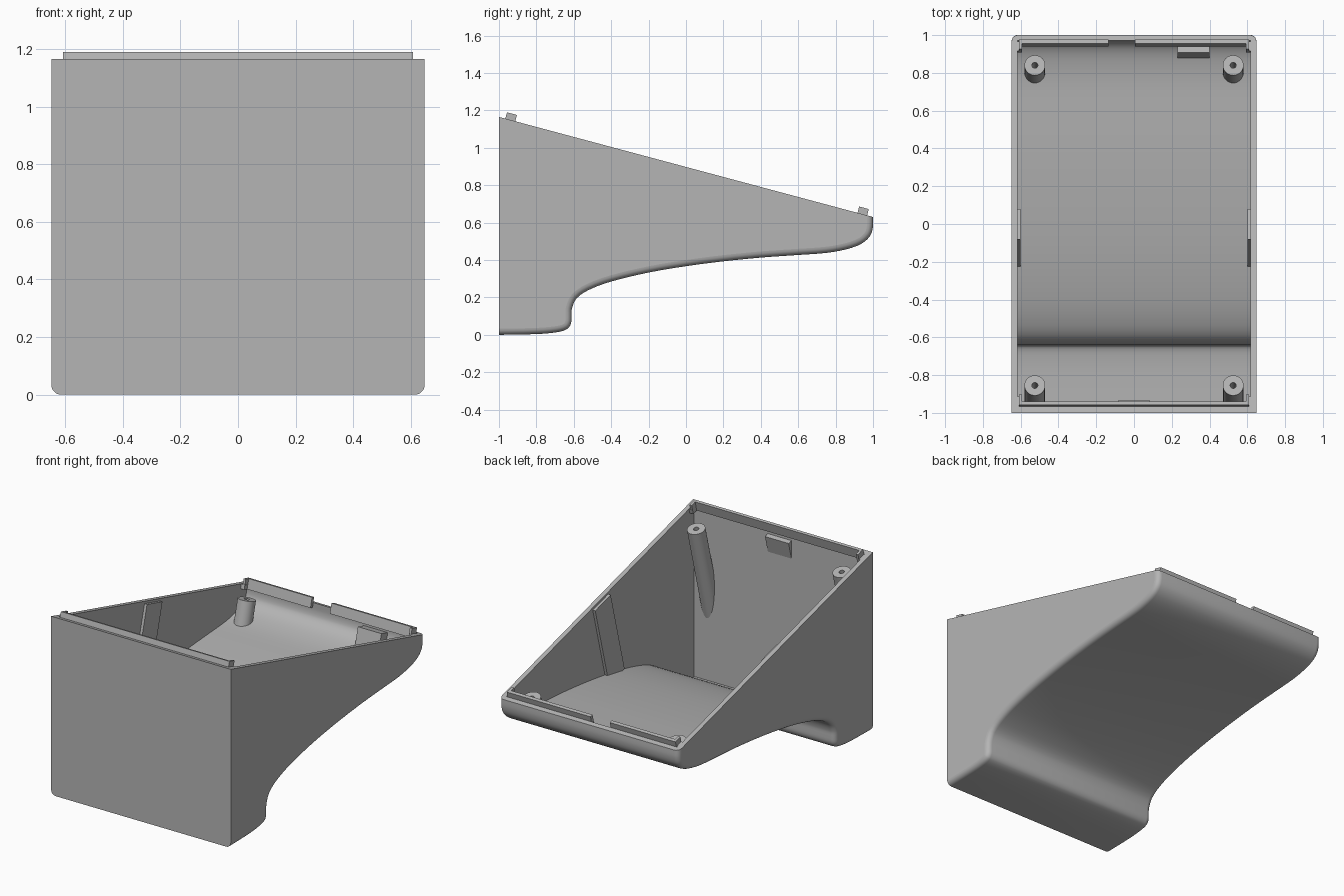
import bpy, bmesh, math
from mathutils import Vector, Matrix

if "Cube" in bpy.data.objects:
    bpy.data.objects.remove(bpy.data.objects["Cube"])

W, WALL, R = 0.648, 0.03, 0.033          # half width, wall, edge rounding
SLOPE = 0.2675
TILT = Matrix.Rotation(-math.atan(SLOPE), 4, 'X')

grey = bpy.data.materials.new("plain grey")
grey.diffuse_color = (0.46, 0.46, 0.46, 1)
grey.use_nodes = True
grey.node_tree.nodes["Principled BSDF"].inputs["Base Color"].default_value = grey.diffuse_color

# underside curve (y, z) from the front foot to the back edge
KEYS = [(-1, 0), (-0.8, 0.004), (-0.69, 0.014), (-0.635, 0.031), (-0.615, 0.06),
        (-0.612, 0.1), (-0.61, 0.14), (-0.585, 0.195), (-0.52, 0.24), (-0.4, 0.285),
        (-0.2, 0.333), (0, 0.367), (0.2, 0.393), (0.4, 0.413), (0.6, 0.427),
        (0.75, 0.438), (0.86, 0.458), (0.94, 0.488), (0.985, 0.53), (1, 0.58), (1, 0.63)]


def rim(y):
    return 0.63 + (1 - y) * SLOPE


def smooth_path(keys, n=3):
    p = [Vector(k) for k in keys]
    out = []
    for i in range(len(p) - 1):
        a, b, c, d = p[max(i - 1, 0)], p[i], p[i + 1], p[min(i + 2, len(p) - 1)]
        # tangents limited by the local chord so uneven spacing stays smooth
        L = (c - b).length
        t1, t2 = (c - a).normalized() * L, (d - b).normalized() * L
        for s in range(n):
            t = s / n
            out.append((2*t**3 - 3*t*t + 1) * b + (t**3 - 2*t*t + t) * t1
                       + (3*t*t - 2*t**3) * c + (t**3 - t*t) * t2)
    return out + [p[-1]]


PATH = smooth_path(KEYS)


def offset(d, front, lift):
    """Underside curve moved inward by d and trimmed to the front wall and rim."""
    out = []
    for i, p in enumerate(PATH):
        t = (PATH[min(i + 1, len(PATH) - 1)] - PATH[max(i - 1, 0)]).normalized()
        out.append(p + Vector((-t.y, t.x)) * d)
    out[0] = Vector((front, d))
    out[-1] = Vector((1 - d, rim(1 - d) + lift))
    return out


def finish(name, bm):
    bmesh.ops.recalc_face_normals(bm, faces=bm.faces)
    me = bpy.data.meshes.new(name)
    bm.to_mesh(me)
    bm.free()
    ob = bpy.data.objects.new(name, me)
    bpy.context.collection.objects.link(ob)
    me.materials.append(grey)
    return ob


def loft(name, rows, front, lift=0.0):
    """Closed wedge body from rows of (x, inward offset)."""
    bm = bmesh.new()
    grid = [[bm.verts.new((x, p.x, p.y)) for p in offset(d, front, lift)] for x, d in rows]
    tops = [bm.verts.new((rows[k][0], front, rim(front) + lift)) for k in (0, -1)]
    for a, b in zip(grid, grid[1:]):
        for i in range(len(a) - 1):
            bm.faces.new((a[i], a[i + 1], b[i + 1], b[i]))
    bm.faces.new(grid[0] + [tops[0]])
    bm.faces.new(grid[-1] + [tops[1]])
    bm.faces.new([g[0] for g in grid] + [tops[1], tops[0]])
    bm.faces.new([g[-1] for g in grid] + [tops[1], tops[0]])
    return finish(name, bm)


def boolean(ob, other, op):
    m = ob.modifiers.new("cut", 'BOOLEAN')
    m.operation, m.object, m.solver = op, other, 'EXACT'
    bpy.context.view_layer.objects.active = ob
    bpy.ops.object.modifier_apply(modifier=m.name)


def shade(ob):
    bpy.ops.object.select_all(action='DESELECT')
    ob.select_set(True)
    bpy.context.view_layer.objects.active = ob
    bpy.ops.object.shade_smooth_by_angle(angle=math.radians(30))
    for f in ob.data.polygons:
        if abs(f.normal.x) > 0.999:
            f.use_smooth = False


def on_rim(x, y):
    """Frame on the sloping rim plane: local z is square to the slope."""
    return Matrix.Translation((x, y, rim(y))) @ TILT


def box(name, x0, x1, y, depth, z0, z1):
    """Box standing square to the slope, starting at y and running back."""
    bm = bmesh.new()
    bmesh.ops.create_cube(bm, size=1)
    for v in bm.verts:
        v.co = Vector(((x0 + x1) / 2 + v.co.x * (x1 - x0), depth * (v.co.y + 0.5),
                       z0 + (v.co.z + 0.5) * (z1 - z0)))
    bm.transform(on_rim(0, y))
    return finish(name, bm)


def boss(name, x, y, length):
    """Round screw post with a blind hole."""
    bm = bmesh.new()
    prof = [(0.055, -length), (0.055, -0.064), (0.016, -0.064), (0.016, -0.2)]
    n = 32
    rings = [[bm.verts.new((r * math.cos(2 * math.pi * i / n),
                            r * math.sin(2 * math.pi * i / n), z)) for i in range(n)]
             for r, z in prof]
    for a, b in zip(rings, rings[1:]):
        for i in range(n):
            j = (i + 1) % n
            bm.faces.new((a[i], a[j], b[j], b[i]))
    bm.faces.new(rings[0])
    bm.faces.new(rings[-1])
    bm.transform(on_rim(x, y))
    return finish(name, bm)


# shell: rounded outer wedge, hollowed out
steps = [i * math.pi / 10 for i in range(6)]
left = [(-W + R * (1 - math.sin(a)), R * (1 - math.cos(math.pi / 2 - a))) for a in steps]
left = [(-W + R * (1 - math.cos(a)), R * (1 - math.sin(a))) for a in steps]
shell = loft("shell", left + [(-x, d) for x, d in reversed(left)], -1)
cavity = loft("cavity_cutter", [(-W + WALL, WALL), (W - WALL, WALL)], -0.965, 0.1)
boolean(shell, cavity, 'DIFFERENCE')
bpy.data.objects.remove(cavity)
shade(shell)

# inner parts, trimmed so they end inside the walls
core = loft("core_cutter", [(-W + 0.015, 0.015), (W - 0.015, 0.015)], -0.985)
inner = []
for s, side in ((-1, "left"), (1, "right")):
    inner.append(boss("front_post_" + side, s * 0.525, -0.838, 0.75))
    inner.append(boss("back_post_" + side, s * 0.525, 0.857, 0.35))
    xs = sorted((s * 0.6, s * 0.64))
    inner.append(box("side_rib_" + side, xs[0], xs[1], -0.077, 0.165, -0.57, -0.015))
inner.append(box("front_catch", -0.085, 0.085, -1.0, 0.08, -0.21, -0.05))
inner.append(box("back_catch", 0.23, 0.4, 0.92, 0.12, -0.2, -0.05))
for ob in inner:
    boolean(ob, core, 'INTERSECT')
    shade(ob)
bpy.data.objects.remove(core)

# raised locating lips along the front and back edges
box("front_lip", -0.608, 0.608, -0.966, 0.018, -0.03, 0.035)
box("back_lip_left", -0.608, -0.135, 0.947, 0.022, -0.03, 0.035)
box("back_lip_right", 0.005, 0.608, 0.947, 0.022, -0.03, 0.035)
for s, side in ((-1, "left"), (1, "right")):
    xs = sorted((s * 0.592, s * 0.619))
    xt = sorted((s * 0.592, s * 0.608))
    for end, y, d in (("front", -0.966, 0.055), ("back", 0.917, 0.05)):
        box(end + "_lip_return_" + side, xt[0], xt[1], y, d, 0, 0.035)
        box(end + "_lip_root_" + side, xs[0], xs[1], y, d, -0.03, -0.001)
